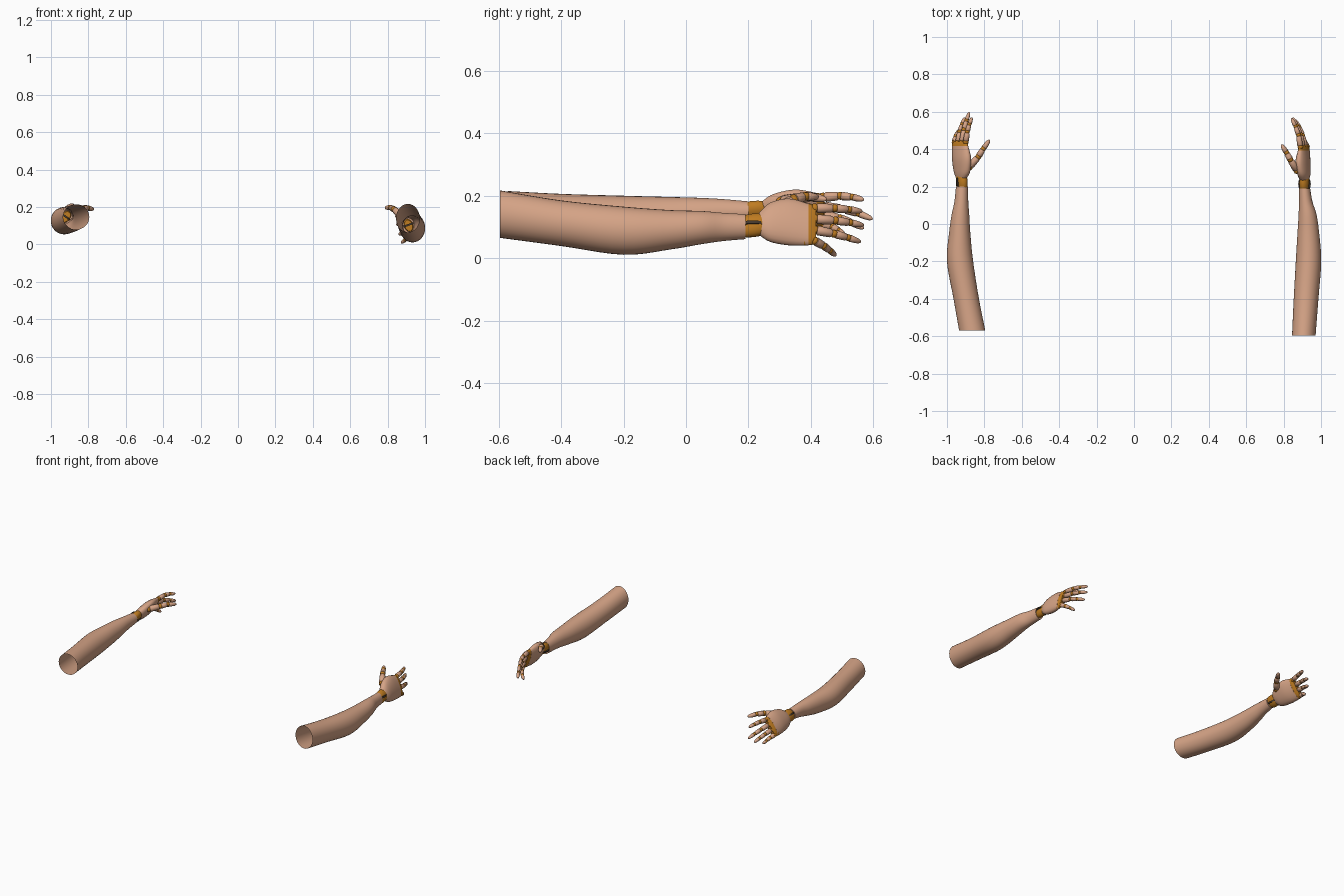
import bpy, bmesh, math
from mathutils import Vector

if "Cube" in bpy.data.objects:
    bpy.data.objects.remove(bpy.data.objects["Cube"])


def make_mat(name, rgb):
    m = bpy.data.materials.new(name)
    m.diffuse_color = (*rgb, 1)
    m.use_nodes = True
    m.node_tree.nodes["Principled BSDF"].inputs["Base Color"].default_value = m.diffuse_color
    return m


SKIN = make_mat("skin", (0.67, 0.37, 0.24))
ORANGE = make_mat("orange_joint", (0.52, 0.20, 0.015))
DARK = make_mat("dark_pin", (0.06, 0.04, 0.025))


def loft(name, rings, mat, sides=20, cap0=True, cap1=True):
    """Skin a list of (centre, half axis u, half axis v) ellipses."""
    bm = bmesh.new()
    loops = []
    for c, u, v in rings:
        loops.append([bm.verts.new(c + u * math.cos(a) + v * math.sin(a))
                      for a in (2 * math.pi * i / sides for i in range(sides))])
    for r, s in zip(loops, loops[1:]):
        for i in range(sides):
            j = (i + 1) % sides
            bm.faces.new((r[i], r[j], s[j], s[i]))
    if cap0:
        bm.faces.new(loops[0][::-1])
    if cap1:
        bm.faces.new(loops[-1])
    bmesh.ops.recalc_face_normals(bm, faces=bm.faces)
    me = bpy.data.meshes.new(name)
    bm.to_mesh(me)
    bm.free()
    me.materials.append(mat)
    ob = bpy.data.objects.new(name, me)
    bpy.context.collection.objects.link(ob)
    bpy.ops.object.select_all(action='DESELECT')
    ob.select_set(True)
    bpy.context.view_layer.objects.active = ob
    bpy.ops.object.shade_smooth_by_angle(angle=math.radians(50))
    return ob


def smooth_rows(rows, n=5):
    """Catmull-Rom refinement of rows of numbers."""
    rows = [Vector(r) for r in rows]
    out = []
    for i in range(len(rows) - 1):
        p0, p1 = rows[max(i - 1, 0)], rows[i]
        p2, p3 = rows[i + 1], rows[min(i + 2, len(rows) - 1)]
        for k in range(n):
            t = k / n
            out.append(0.5 * (2 * p1 + (p2 - p0) * t + (2 * p0 - 5 * p1 + 4 * p2 - p3) * t * t
                              + (3 * p1 - p0 - 3 * p2 + p3) * t ** 3))
    return out + [rows[-1]]


def tube(name, a, b, profile, mat, sides=12):
    """Turned shape from a to b; profile is (fraction, radius)."""
    q = (b - a).to_track_quat('Z', 'Y')
    u, v = q @ Vector((1, 0, 0)), q @ Vector((0, 1, 0))
    loft(name, [(a.lerp(b, t), u * r, v * r) for t, r in profile], mat, sides)


def digit(name, pts, r):
    """Jointed finger: skin segments with orange joints between them."""
    pts = [Vector(p) for p in pts]
    last = len(pts) - 2
    for i, (a, b) in enumerate(zip(pts, pts[1:])):
        r0, r1 = r * (1 - 0.13 * i), r * (0.9 - 0.13 * i)
        d = (b - a).normalized() * r * 0.55
        # joint at the root of each segment
        tube(f"{name}_joint_{i}", a - d, a + d,
             [(0, r0 * .7), (.25, r0 * .93), (.75, r0 * .93), (1, r0 * .7)], ORANGE)
        if i == last:
            prof = [(.09, r0 * .75), (.16, r0), (.55, r1), (.8, r1 * .8), (.93, r1 * .5), (1, r1 * .15)]
        else:
            prof = [(.1, r0 * .75), (.18, r0), (.82, r1), (.9, r1 * .75)]
        tube(f"{name}_segment_{i}", a, b, prof, SKIN)


def build_arm(side, forearm, palm, across, fingers, thumb, curl):
    X, Z, Y = Vector((1, 0, 0)), Vector((0, 0, 1)), Vector((0, 1, 0))
    across = Vector(across).normalized()
    normal = across.cross(Y)
    # hollow forearm, open at the elbow
    loft(side + "_forearm", [(Vector((x, y, z)), X * a, Z * b)
                             for y, x, z, a, b in smooth_rows(forearm)], SKIN, 32, cap0=False)
    # wrist joint
    y0, x0, z0, a0, b0 = forearm[-1]
    px, py, pz = palm[0][:3]
    w0, w1 = Vector((x0, y0 - .01, z0)), Vector((px, py + .02, pz))
    loft(side + "_wrist", [(w0.lerp(w1, t), across * .038 * s, normal * .026 * s)
                           for t, s in ((0, .8), (.2, 1), (.5, 1.03), (.8, 1), (1, .85))], ORANGE)
    # thin hinge disc through the wrist
    c = w0.lerp(w1, .45)
    loft(side + "_hinge_disc", [(c + across * h, Y * .044, normal * .034) for h in (-.005, .005)], DARK, 24)
    # palm
    rows = smooth_rows(palm)
    first, end = rows[0], rows[-1]
    rings = [(Vector((x, y, z)), across * w, normal * t) for x, y, z, w, t in rows]
    c, u, v = rings[0]
    rings.insert(0, (c - Y * .008, u * .6, v * .6))
    loft(side + "_palm", rings, SKIN, 24)
    # knuckle band closing the palm
    c, u, v = rings[-1]
    loft(side + "_knuckle_band", [(c - Y * .014, u * 1.0, v * 1.04), (c + Y * .008, u * .99, v * .95),
                                  (c + Y * .024, u * .93, v * .6)], ORANGE, 24)
    # four fingers, spread over the palm end and bowed slightly to the back
    for i, (label, tip) in enumerate(zip(("index", "middle", "ring", "little"), fingers)):
        root = c + Y * .02 + u * (.78 - .52 * i)
        tip = Vector(tip)
        bow = Vector(curl)
        digit(f"{side}_{label}_finger",
              [root, root.lerp(tip, .42) + bow, root.lerp(tip, .72) + bow * .8, tip],
              .0155 - .001 * (i == 3))
    digit(side + "_thumb", thumb, .0195)


# rows: y, x, z, half width, half height
right_forearm = [(-.595, .908, .141, .063, .076), (-.4, .92, .112, .066, .073),
                 (-.2, .933, .088, .068, .077), (-.05, .932, .091, .058, .063),
                 (.05, .928, .098, .048, .053), (.12, .918, .100, .036, .045),
                 (.19, .912, .101, .030, .040)]
left_forearm = [(-.57, -.865, .147, .070, .068), (-.4, -.897, .135, .068, .071),
                (-.2, -.930, .127, .070, .073), (-.05, -.932, .131, .057, .065),
                (.05, -.928, .139, .047, .054), (.12, -.923, .145, .037, .044),
                (.20, -.920, .148, .032, .034)]

# palm rows: x, y, z, half width, half thickness
build_arm("right", right_forearm,
          [(.911, .235, .110, .038, .022), (.908, .27, .115, .066, .031),
           (.903, .33, .116, .079, .033), (.908, .392, .108, .071, .023)],
          (-.33, 0, .94),
          [(.842, .565, .150), (.848, .57, .105), (.860, .56, .052), (.872, .48, .008)],
          [(.872, .285, .155), (.835, .345, .188), (.815, .382, .198), (.788, .425, .196)],
          (.010, 0, .004))
build_arm("left", left_forearm,
          [(-.923, .245, .150, .038, .022), (-.920, .28, .152, .062, .031),
           (-.922, .35, .156, .075, .033), (-.930, .418, .152, .068, .023)],
          (.58, 0, .81),
          [(-.866, .57, .187), (-.880, .598, .125), (-.905, .57, .095), (-.928, .51, .070)],
          [(-.880, .305, .180), (-.832, .36, .192), (-.806, .402, .196), (-.772, .45, .188)],
          (-.006, 0, .008))
